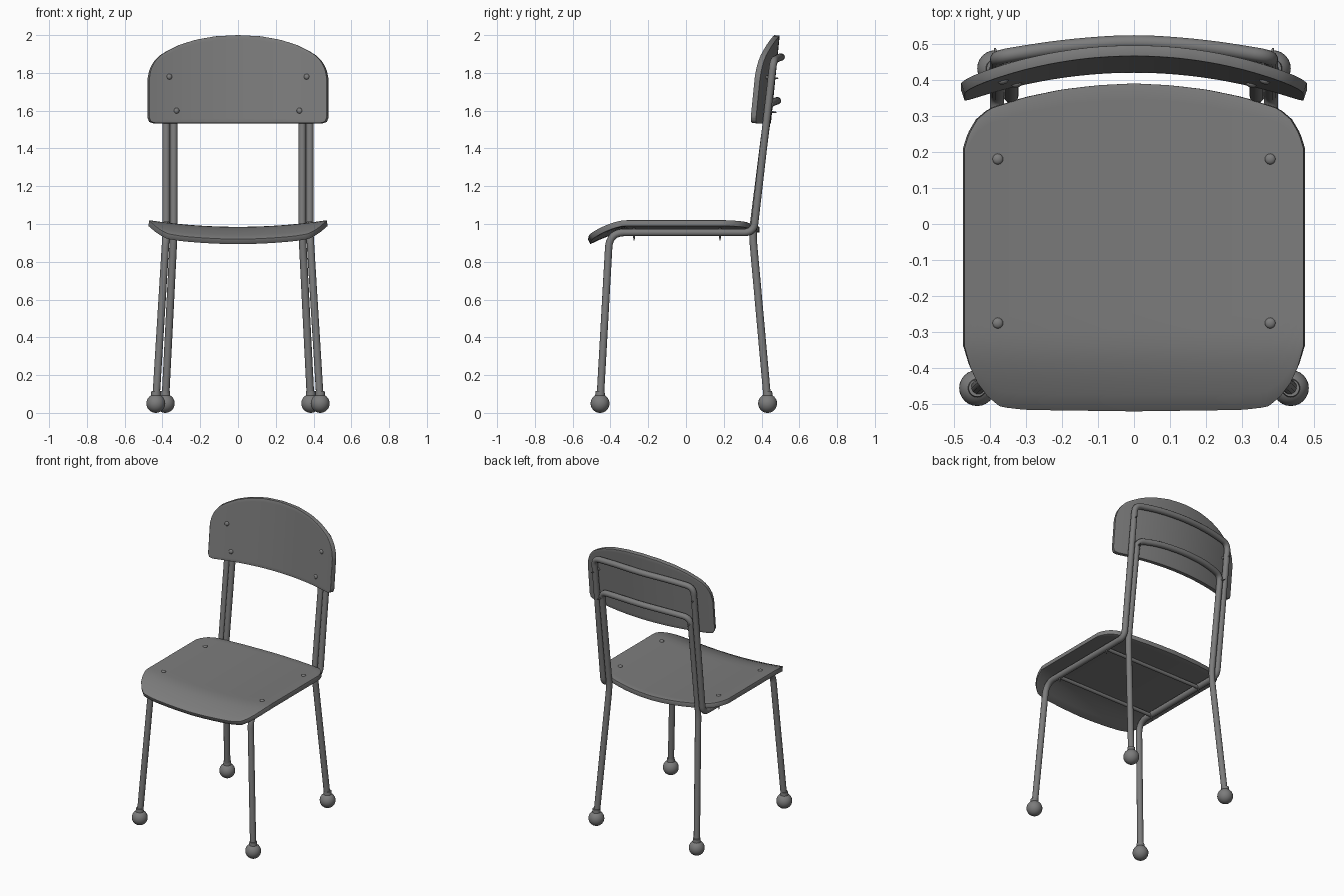
import bpy, bmesh, math
from mathutils import Vector

cube = bpy.data.objects.get("Cube")
if cube:
    bpy.data.objects.remove(cube)

grey = bpy.data.materials.new("mid_grey")
grey.use_nodes = True
grey.diffuse_color = (0.2, 0.2, 0.2, 1)
grey.node_tree.nodes["Principled BSDF"].inputs["Base Color"].default_value = (0.2, 0.2, 0.2, 1)


def select(ob):
    bpy.ops.object.select_all(action='DESELECT')
    ob.select_set(True)
    bpy.context.view_layer.objects.active = ob


def add_mesh(name, bm, angle=40):
    me = bpy.data.meshes.new(name)
    bm.to_mesh(me)
    bm.free()
    me.materials.append(grey)
    ob = bpy.data.objects.new(name, me)
    bpy.context.collection.objects.link(ob)
    select(ob)
    bpy.ops.object.shade_smooth_by_angle(angle=math.radians(angle))
    return ob


def lookup(points, x):
    """Linear interpolation along a half outline."""
    for (x0, y0), (x1, y1) in zip(points, points[1:]):
        if x <= x1:
            return y0 + (y1 - y0) * (x - x0) / (x1 - x0)
    return points[-1][1]


def panel(name, low, high, surface, cols=48, rows=20):
    """Curved board between two outlines, thickened and softly bevelled."""
    half = high[-1][0]
    bm = bmesh.new()
    grid = []
    for i in range(cols + 1):
        x = -half * math.cos(math.pi * i / cols)
        a, b = lookup(low, abs(x)), lookup(high, abs(x))
        grid.append([bm.verts.new(surface(x, a + (b - a) * j / rows)) for j in range(rows + 1)])
    for i in range(cols):
        for j in range(rows):
            bm.faces.new((grid[i][j], grid[i + 1][j], grid[i + 1][j + 1], grid[i][j + 1]))
    ob = add_mesh(name, bm)
    solid = ob.modifiers.new("thickness", 'SOLIDIFY')
    solid.thickness = 0.03
    solid.offset = -1
    bevel = ob.modifiers.new("soft_edge", 'BEVEL')
    bevel.width = 0.004
    bevel.segments = 2
    bevel.angle_limit = math.radians(50)
    return ob


def rounded(path):
    """Replace each inner corner (point, radius) by a short curve."""
    out = [Vector(path[0][0])]
    for (a, _), (p, r), (b, _) in zip(path, path[1:], path[2:]):
        a, p, b = Vector(a), Vector(p), Vector(b)
        s = p + (a - p).normalized() * r
        e = p + (b - p).normalized() * r
        for k in range(9):
            t = k / 8
            out.append(s * (1 - t) ** 2 + p * 2 * t * (1 - t) + e * t * t)
    out.append(Vector(path[-1][0]))
    return out


def tube(name, path, radius):
    pts = rounded(path)
    cu = bpy.data.curves.new(name, 'CURVE')
    cu.dimensions = '3D'
    cu.bevel_depth = radius
    cu.bevel_resolution = 4
    cu.use_fill_caps = True
    sp = cu.splines.new('POLY')
    sp.points.add(len(pts) - 1)
    for q, p in zip(sp.points, pts):
        q.co = (*p, 1)
    cu.materials.append(grey)
    ob = bpy.data.objects.new(name, cu)
    bpy.context.collection.objects.link(ob)
    select(ob)
    bpy.ops.object.convert(target='MESH')
    bpy.ops.object.shade_smooth_by_angle(angle=math.radians(40))


def mirrored(half):
    """Extend a path that ends on the centre plane to the other side."""
    return half + [((-p[0], p[1], p[2]), r) for p, r in reversed(half[:-1])]


def bolt(name, pos, out, length):
    """Domed head with a pointed shank going through the board."""
    out = Vector(out).normalized()
    bm = bmesh.new()
    head = bmesh.ops.create_uvsphere(bm, u_segments=16, v_segments=8, radius=0.015)
    bmesh.ops.scale(bm, vec=(1, 1, 0.6), verts=head["verts"])
    shank = bmesh.ops.create_cone(bm, cap_ends=True, segments=10, radius1=0.003, radius2=0.012, depth=length)
    bmesh.ops.translate(bm, vec=(0, 0, -length / 2), verts=shank["verts"])
    ob = add_mesh(name, bm)
    ob.rotation_euler = out.to_track_quat('Z', 'Y').to_euler()
    ob.location = pos


# Seat: dished across, rolling down at the front
def seat_surface(x, y):
    drop = max(0, (-0.32 - y) / 0.2) ** 1.6 * 0.065
    return (x, y, 0.985 + 0.035 * (x / 0.47) ** 2 - drop)


panel("seat",
      [(0, -.52), (.3, -.516), (.37, -.508), (.405, -.48), (.435, -.44), (.455, -.395), (.47, -.34)],
      [(0, .39), (.1, .385), (.2, .373), (.3, .352), (.4, .32), (.435, .29), (.458, .25), (.47, .21)],
      seat_surface)


# Backrest: leaning back and wrapped around the sitter
def back_surface(x, z):
    return (x, 0.42 + 0.1 * (z - 1.54) - 0.08 * (x / 0.47) ** 2, z)


panel("backrest",
      [(0, 1.535), (.44, 1.535), (.461, 1.543), (.47, 1.565)],
      [(0, 2), (.12, 1.994), (.227, 1.975), (.31, 1.948), (.37, 1.918), (.41, 1.893),
       (.44, 1.86), (.46, 1.82), (.47, 1.77)],
      back_surface)

# Outer frame: front legs, seat rails, uprights and upper bar
tube("front_leg_frame", mirrored([
    ((.435, -.455, .06), 0), ((.38, -.405, .955), .08), ((.38, .358, .955), .05),
    ((.38, .463, 1.865), .05), ((.2, .492, 1.882), .09), ((0, .507, 1.884), .09)]), 0.02)

# Inner frame: rear legs, uprights and lower bar
tube("rear_leg_frame", mirrored([
    ((.385, .432, .06), 0), ((.34, .352, .95), .06),
    ((.34, .438, 1.632), .05), ((.19, .473, 1.65), .08), ((0, .487, 1.653), .08)]), 0.02)

# Thin cross rods below the seat
for name, y in (("front_cross_rod", -.28), ("rear_cross_rod", .18)):
    tube(name, [((-.38, y, .949), 0), ((.38, y, .949), 0)], 0.012)

# Ball feet with collars, and bolts, on both sides
for side, s in (("left", 1), ("right", -1)):
    for end, x, y in (("front", .435, -.455), ("rear", .385, .432)):
        bm = bmesh.new()
        bmesh.ops.create_uvsphere(bm, u_segments=24, v_segments=16, radius=0.05)
        collar = bmesh.ops.create_cone(bm, cap_ends=True, segments=20, radius1=0.028, radius2=0.024, depth=0.05)
        bmesh.ops.translate(bm, vec=(0, 0, 0.04), verts=collar["verts"])
        add_mesh(f"{side}_{end}_foot", bm).location = (s * x, y, 0.05)
    for end, y in (("front", -.275), ("rear", .18)):
        bolt(f"{side}_{end}_seat_bolt", seat_surface(s * .378, y), (0, 0, 1), 0.095)
    for level, x, z in (("upper", .363, 1.78), ("lower", .325, 1.6)):
        bolt(f"{side}_{level}_back_bolt", back_surface(s * x, z), (-s * .25, -1, .1), 0.095)
